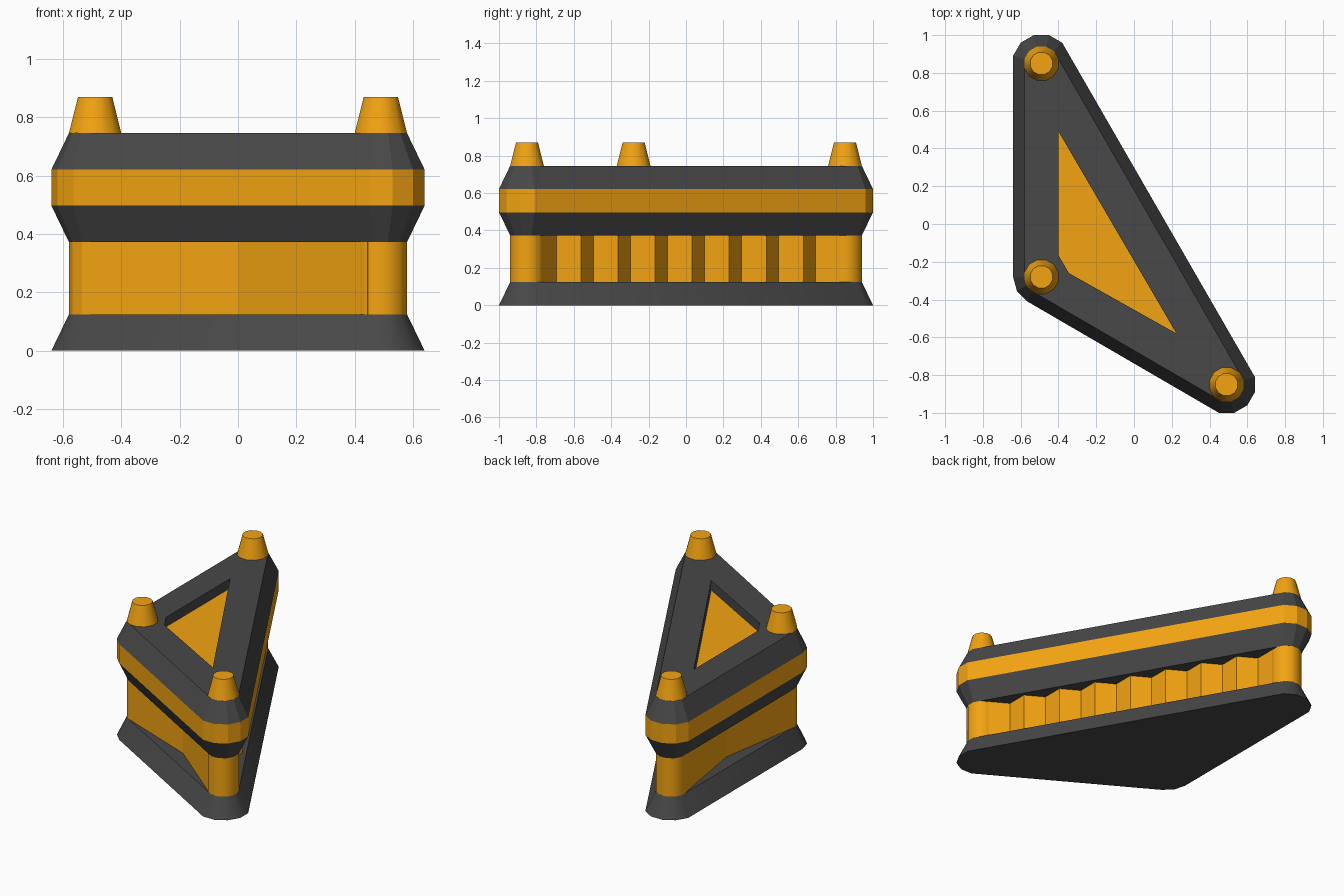
import bpy, bmesh
from math import radians, cos, sin
from mathutils import Vector

if "Cube" in bpy.data.objects:
    bpy.data.objects.remove(bpy.data.objects["Cube"])

U = 0.1243                       # height of one layer
A, B, C = Vector((-0.49, 0.85)), Vector((-0.49, -0.28)), Vector((0.49, -0.85))


def material(name, color):
    m = bpy.data.materials.new(name)
    m.diffuse_color = (*color, 1)
    m.use_nodes = True
    m.node_tree.nodes["Principled BSDF"].inputs["Base Color"].default_value = m.diffuse_color
    return m


ORANGE = material("orange", (0.90, 0.37, 0.006))
DARK = material("dark_grey", (0.065, 0.065, 0.065))


def polar(c, r, deg):
    return c + r * Vector((cos(radians(deg)), sin(radians(deg))))


def outline(r):
    """Rounded triangle around the three corner centres, counter-clockwise."""
    k = r / cos(radians(15))
    return ([polar(A, k, a) for a in range(45, 166, 30)]
            + [polar(B, r, a) for a in (180, 210, 240)]
            + [polar(C, k, a) for a in range(255, 376, 30)])


def circle(c, r, n=12):
    return [polar(c, r, 15 + i * 360 / n) for i in range(n)]


def ring(bm, pts, z):
    return [bm.verts.new((p.x, p.y, z)) for p in pts]


def walls(bm, lo, hi):
    n = len(lo)
    for i in range(n):
        j = (i + 1) % n
        bm.faces.new((lo[i], lo[j], hi[j], hi[i]))


def finish(name, bm, mat, smooth=False):
    me = bpy.data.meshes.new(name)
    bm.to_mesh(me)
    bm.free()
    me.materials.append(mat)
    if smooth:
        me.shade_smooth()
        me.set_sharp_from_angle(angle=radians(35))
    ob = bpy.data.objects.new(name, me)
    bpy.context.collection.objects.link(ob)
    return ob


def loft(name, layers, mat, bottom=False, top=False, smooth=False):
    """layers: (outline points, z) from bottom to top."""
    bm = bmesh.new()
    rings = [ring(bm, p, z) for p, z in layers]
    for lo, hi in zip(rings, rings[1:]):
        walls(bm, lo, hi)
    if bottom:
        bm.faces.new(rings[0][::-1])
    if top:
        bm.faces.new(rings[-1])
    return finish(name, bm, mat, smooth)


WIDE, SLIM = outline(0.15), outline(0.09)

# Base plate
loft("base_plate", [(WIDE, 0), (SLIM, U)], DARK, bottom=True, top=True, smooth=True)

# Core walls: two sides bend inward, the long side is pleated
u = (A - C).normalized()
n = Vector((u.y, -u.x))
pitch = (A - C).length / 8.58
pleats = []
for i in range(-8, 9):
    depth = 0.066 if i % 2 == 0 else 0
    pleats.append((A + C) / 2 + u * (i * pitch / 2) + n * depth)
core = ([A + Vector((-0.09, 0)), (A + B) / 2]
        + [polar(B, 0.09, a) for a in (180, 210, 240)]
        + [(B + C) / 2, polar(C, 0.09, 240)] + pleats)
loft("core_walls", [(core, U), (core, 3 * U)], ORANGE)

# Round columns at the two sharp corners
for name, c in (("back_column", A), ("front_column", C)):
    loft(name, [(circle(c, 0.093), U), (circle(c, 0.093), 3 * U)], ORANGE, smooth=True)

# Upper block: flared collar, coloured band
loft("lower_collar", [(SLIM, 3 * U), (WIDE, 4 * U)], DARK, bottom=True)
loft("band", [(WIDE, 4 * U), (WIDE, 5 * U)], ORANGE)

# Upper collar with a recess in its top
hole = [Vector(p) for p in ((-0.4, 0.49), (-0.4, -0.165), (-0.345, -0.26), (0.225, -0.58))]
floor = 5.5 * U
bm = bmesh.new()
rim = ring(bm, SLIM, 6 * U)
walls(bm, ring(bm, WIDE, 5 * U), rim)
lip = ring(bm, hole[::-1], 6 * U)
walls(bm, ring(bm, hole[::-1], floor), lip)
edges = [bm.edges.get((r[i - 1], r[i])) for r in (rim, lip) for i in range(len(r))]
fill = bmesh.ops.triangle_fill(bm, edges=edges, use_beauty=True, normal=(0, 0, 1))
for f in fill["geom"]:
    if isinstance(f, bmesh.types.BMFace):
        f.normal_update()
        if f.normal.z < 0:
            f.normal_flip()
finish("upper_collar", bm, DARK)

# Inlay at the bottom of the recess
bm = bmesh.new()
bm.faces.new(ring(bm, hole, floor))
finish("inlay", bm, ORANGE)

# Tapered pegs on the corners
for name, c in (("back_peg", A), ("left_peg", B), ("front_peg", C)):
    loft(name, [(circle(c, 0.093), 6 * U), (circle(c, 0.061), 7 * U)],
         ORANGE, top=True, smooth=True)
